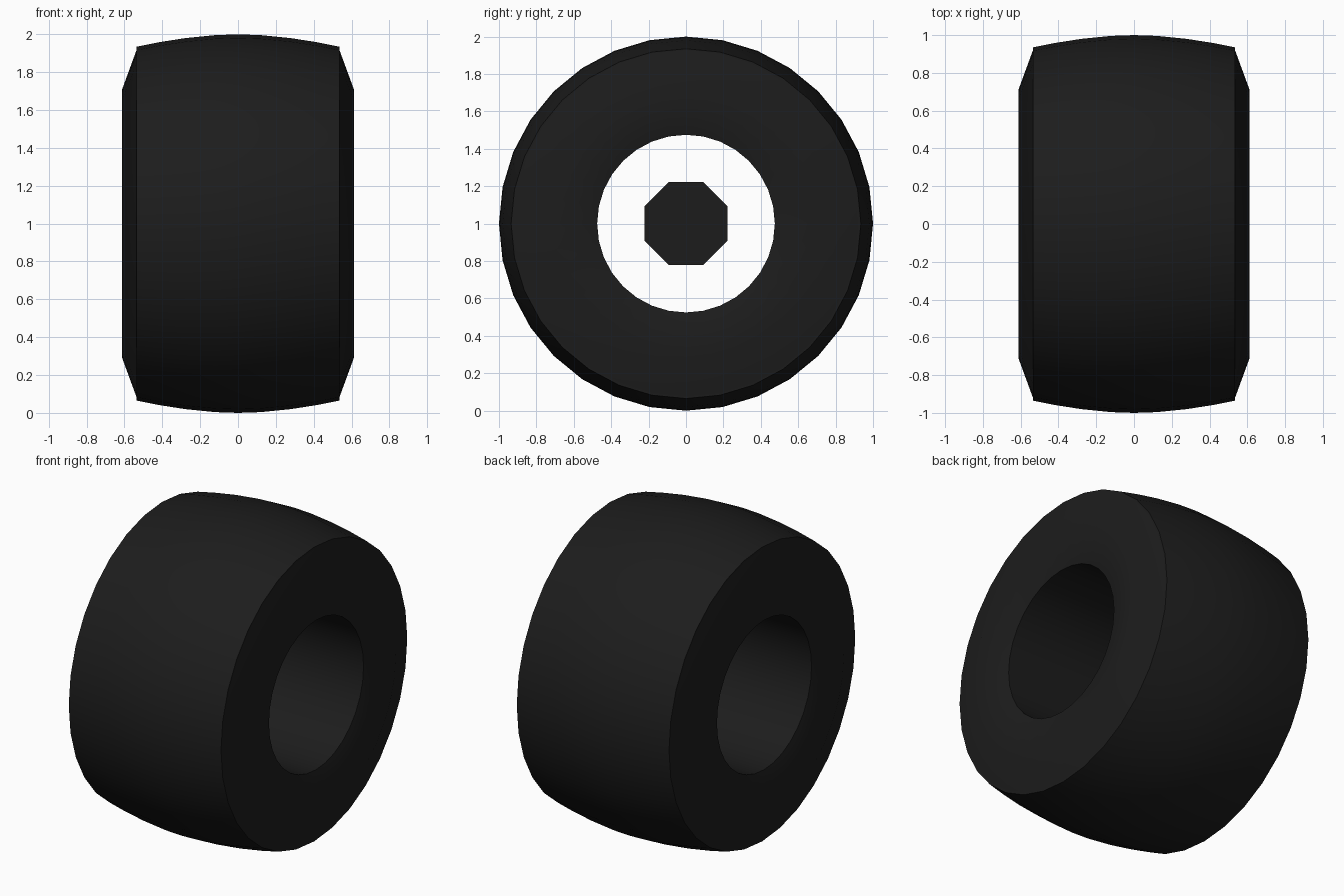
import bpy, bmesh, math
from mathutils import Vector

if "Cube" in bpy.data.objects:
    bpy.data.objects.remove(bpy.data.objects["Cube"])

def material(name, rgb):
    m = bpy.data.materials.new(name)
    m.diffuse_color = (*rgb, 1)
    m.use_nodes = True
    m.node_tree.nodes["Principled BSDF"].inputs["Base Color"].default_value = m.diffuse_color
    return m

RUBBER = material("black rubber", (0.012, 0.012, 0.012))
CENTRE = Vector((0, 0, 1))

def lathe(name, profile, sides, mat, offset=0.0, closed=False, smooth=None):
    """Spin (x, radius) points around the x axis, optionally closing the loop."""
    bm = bmesh.new()
    rings = []
    for x, r in profile:
        ring = []
        for i in range(sides):
            a = 2 * math.pi * i / sides + offset
            ring.append(bm.verts.new(CENTRE + Vector((x, r * math.cos(a), r * math.sin(a)))))
        rings.append(ring)
    pairs = list(zip(rings, rings[1:])) + ([(rings[-1], rings[0])] if closed else [])
    for a, b in pairs:
        for i in range(sides):
            j = (i + 1) % sides
            bm.faces.new((a[i], a[j], b[j], b[i]))
    if not closed:
        bm.faces.new(rings[0])
        bm.faces.new(rings[-1])
    bmesh.ops.recalc_face_normals(bm, faces=bm.faces)
    me = bpy.data.meshes.new(name)
    bm.to_mesh(me)
    bm.free()
    me.materials.append(mat)
    ob = bpy.data.objects.new(name, me)
    bpy.context.collection.objects.link(ob)
    if smooth:
        bpy.ops.object.select_all(action='DESELECT')
        ob.select_set(True)
        bpy.context.view_layer.objects.active = ob
        bpy.ops.object.shade_smooth_by_angle(angle=math.radians(smooth))
    return ob

# Tyre: crowned tread, small shoulder lip, sloped shoulder, dished wall, open bore
half = [(0.12, 0.996), (0.28, 0.98), (0.42, 0.958), (0.535, 0.935),
        (0.535, 0.92), (0.612, 0.71), (0.55, 0.475)]
profile = [(-x, r) for x, r in reversed(half)] + [(0, 1.0)] + half
lathe("tyre", profile, 32, RUBBER, closed=True, smooth=50)

# Octagonal hub plate in the middle of the bore
lathe("hub", [(-0.04, 0.24), (0.0, 0.24)], 8, RUBBER, offset=math.pi / 8)
